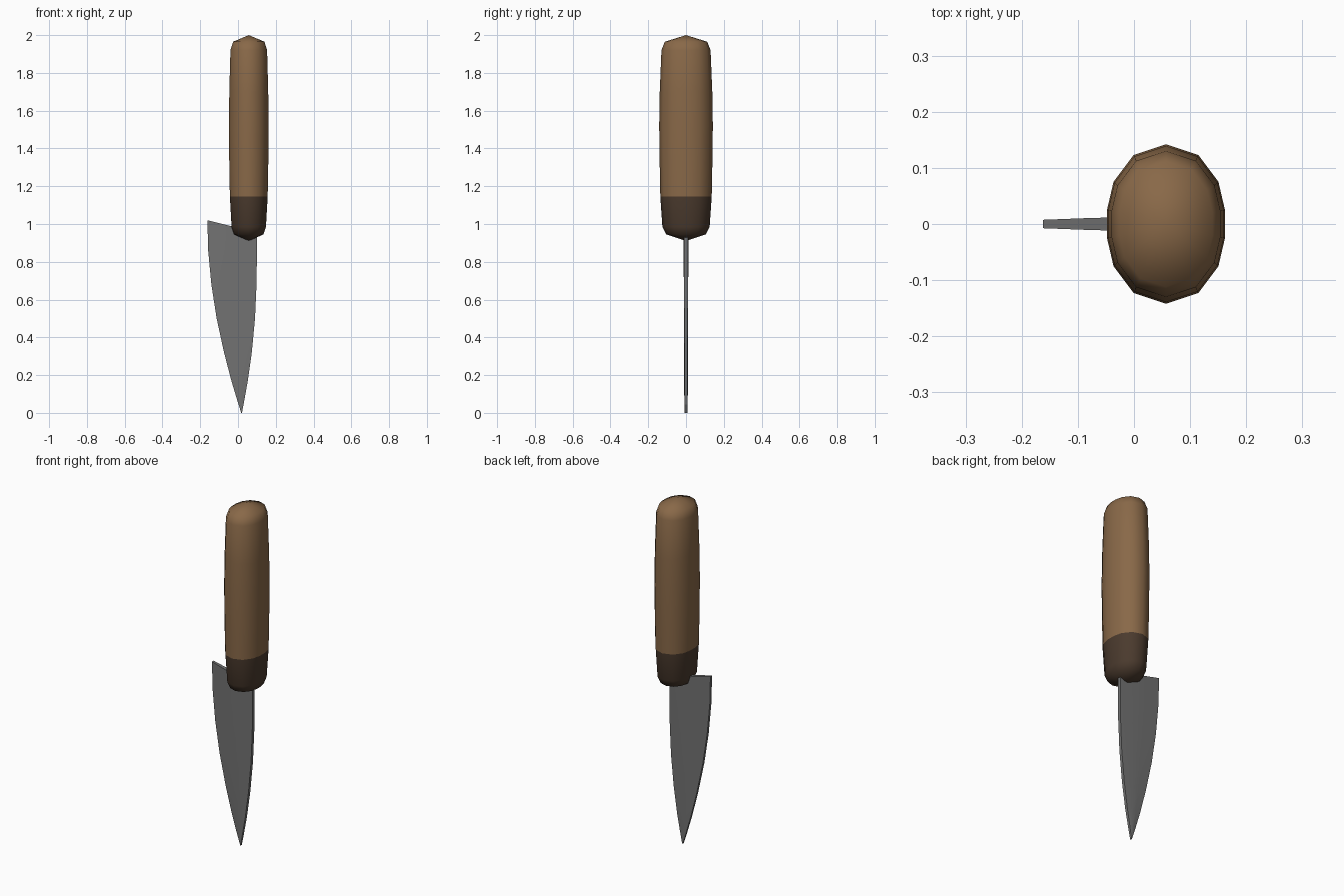
import bpy, bmesh

if "Cube" in bpy.data.objects:
    bpy.data.objects.remove(bpy.data.objects["Cube"])

CX = 0.057  # handle axis


def material(name, rgb):
    m = bpy.data.materials.new(name)
    m.diffuse_color = (*rgb, 1)
    m.use_nodes = True
    m.node_tree.nodes["Principled BSDF"].inputs["Base Color"].default_value = m.diffuse_color
    return m


def finish(name, bm, mat, angle):
    bmesh.ops.recalc_face_normals(bm, faces=bm.faces)
    me = bpy.data.meshes.new(name)
    bm.to_mesh(me)
    bm.free()
    ob = bpy.data.objects.new(name, me)
    bpy.context.collection.objects.link(ob)
    me.materials.append(mat)
    bpy.ops.object.select_all(action='DESELECT')
    ob.select_set(True)
    bpy.context.view_layer.objects.active = ob
    bpy.ops.object.shade_smooth_by_angle(angle=angle)
    return ob


def bridge(bm, a, b):
    n = len(a)
    for i in range(n):
        j = (i + 1) % n
        bm.faces.new((a[i], a[j], b[j], b[i]))


# 14-sided rounded oval section shared by both handle parts
quarter = [(0, 1), (0.55, 0.865), (0.89, 0.53), (1, 0.18)]
half = quarter + [(x, -y) for x, y in reversed(quarter)]
OVAL = half + [(-x, y) for x, y in reversed(half[1:-1])]


def grip(name, rings, pole_z, mat):
    bm = bmesh.new()
    loops = [[bm.verts.new((CX + x * rx, y * ry, z)) for x, y in OVAL]
             for z, rx, ry in rings]
    for a, b in zip(loops, loops[1:]):
        bridge(bm, a, b)
    pole = bm.verts.new((CX, 0, pole_z))
    end = loops[-1]
    for i in range(len(end)):
        bm.faces.new((end[i], end[(i + 1) % len(end)], pole))
    return finish(name, bm, mat, 1.2)


# wooden handle, then its dark collar: (z, x radius, y radius)
grip("handle", [(1.145, 0.1, 0.136), (1.3, 0.103, 0.139), (1.52, 0.105, 0.142),
                (1.7, 0.103, 0.139), (1.92, 0.097, 0.13), (1.965, 0.083, 0.112)],
     2.0, material("wood", (0.25, 0.14, 0.065)))
grip("collar", [(1.145, 0.1, 0.136), (0.985, 0.091, 0.125), (0.945, 0.078, 0.105)],
     0.91, material("dark_wood", (0.07, 0.043, 0.027)))

# blade rows: (edge x, edge z, spine x, spine z)
rows = [(-0.162, 1.02, 0.1, 0.955), (-0.158, 0.86, 0.1, 0.83),
        (-0.141, 0.68, 0.098, 0.68), (-0.113, 0.5, 0.09, 0.5),
        (-0.074, 0.32, 0.073, 0.32), (-0.035, 0.17, 0.052, 0.17),
        (-0.005, 0.07, 0.034, 0.07), (0.017, 0.0, 0.021, 0.0)]
# across the blade: (fraction from edge to spine, half thickness)
section = [(0, 0.0075), (0.35, 0.011), (0.65, 0.012), (1, 0.0095)]
outline = section + [(t, -h) for t, h in reversed(section)]
bm = bmesh.new()
loops = []
for i, (x0, z0, x1, z1) in enumerate(rows):
    taper = 1 - 0.4 * (i / 7) ** 3
    loops.append([bm.verts.new((x0 + (x1 - x0) * t, h * taper, z0 + (z1 - z0) * t))
                  for t, h in outline])
for a, b in zip(loops, loops[1:]):
    bridge(bm, a, b)
bm.faces.new(loops[0])
bm.faces.new(loops[-1])
finish("blade", bm, material("steel", (0.17, 0.17, 0.17)), 0.6)
